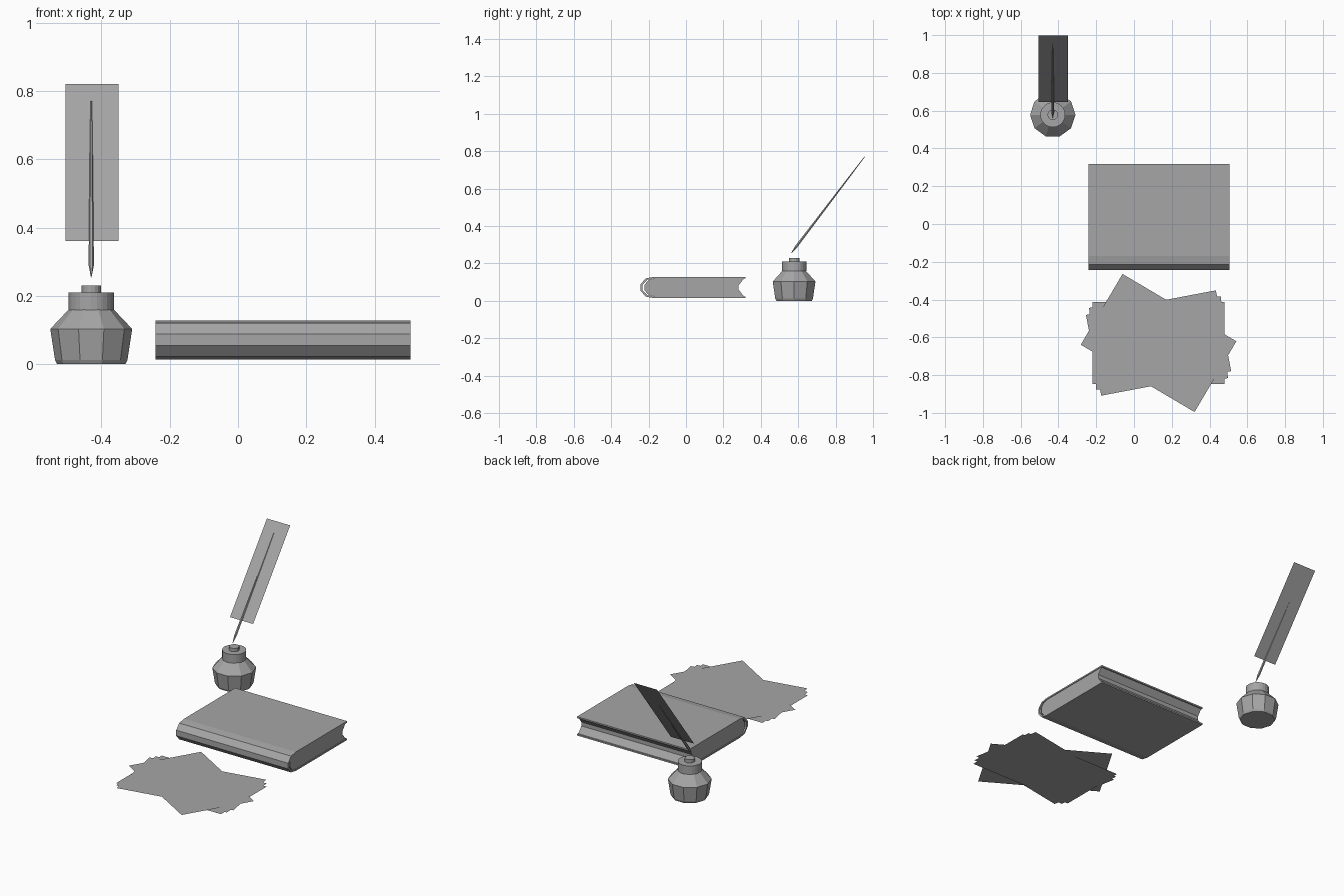
import bpy, bmesh, math
from mathutils import Matrix, Vector

cube = bpy.data.objects.get("Cube")
if cube:
    bpy.data.objects.remove(cube, do_unlink=True)

GREY = (0.38, 0.38, 0.38, 1)
grey = bpy.data.materials.new("plain grey")
grey.use_nodes = True
grey.diffuse_color = GREY
grey.node_tree.nodes["Principled BSDF"].inputs["Base Color"].default_value = GREY


def finish(name, bm, matrix=None, closed=True):
    """Turn a bmesh into a named object."""
    if closed:
        bmesh.ops.recalc_face_normals(bm, faces=bm.faces)
    mesh = bpy.data.meshes.new(name)
    bm.to_mesh(mesh)
    bm.free()
    mesh.materials.append(grey)
    obj = bpy.data.objects.new(name, mesh)
    bpy.context.collection.objects.link(obj)
    if matrix:
        obj.matrix_world = matrix
    return obj


def lathe(name, profile, sides, matrix):
    """Faceted solid of revolution from (radius, height) pairs."""
    bm = bmesh.new()
    rings = []
    for r, z in profile:
        angles = [math.tau * i / sides for i in range(sides)]
        rings.append([bm.verts.new((r * math.cos(a), r * math.sin(a), z)) for a in angles])
    for low, high in zip(rings, rings[1:]):
        for i in range(sides):
            j = (i + 1) % sides
            bm.faces.new((low[i], low[j], high[j], high[i]))
    bm.faces.new(rings[0][::-1])
    bm.faces.new(rings[-1])
    return finish(name, bm, matrix)


def prism(name, profile, x0, x1):
    """Extrude a (y, z) outline along x."""
    bm = bmesh.new()
    face = bm.faces.new([bm.verts.new((x0, y, z)) for y, z in profile])
    moved = bmesh.ops.extrude_face_region(bm, geom=[face], use_keep_orig=True)["geom"]
    verts = [v for v in moved if isinstance(v, bmesh.types.BMVert)]
    bmesh.ops.translate(bm, verts=verts, vec=(x1 - x0, 0, 0))
    return finish(name, bm)


def sheet(name, width, depth, matrix):
    """Single flat rectangle."""
    bm = bmesh.new()
    corners = ((-1, -1), (1, -1), (1, 1), (-1, 1))
    bm.faces.new([bm.verts.new((sx * width / 2, sy * depth / 2, 0)) for sx, sy in corners])
    return finish(name, bm, matrix, closed=False)


# Ink bottle: ten-sided body, round neck and stopper
bottle = Matrix.Translation((-0.43, 0.578, 0))
lathe("ink_bottle_body", [(0.1, 0), (0.106, 0.012), (0.12, 0.103), (0.066, 0.16)], 10, bottle)
lathe("ink_bottle_neck", [(0.066, 0.158), (0.066, 0.21)], 24, bottle)
lathe("ink_bottle_stopper", [(0.028, 0.208), (0.028, 0.23)], 16, bottle)

# Quill: pointed shaft with a flat vane along it
tip, end = Vector((-0.43, 0.563, 0.255)), Vector((-0.43, 0.955, 0.77))
axis = end - tip
tilt = axis.to_track_quat('Z', 'Y').to_matrix().to_4x4()
lathe("quill_shaft", [(0.001, 0), (0.008, 0.045), (0.007, 0.15), (0.004, 0.5), (0.002, axis.length)],
      6, Matrix.Translation(tip) @ tilt)
low, high = Vector((-0.428, 0.645, 0.36)), Vector((-0.428, 0.998, 0.82))
vane = high - low
lean = math.atan2(vane.z, vane.y)
sheet("quill_vane", 0.155, vane.length,
      Matrix.Translation((low + high) / 2) @ Matrix.Rotation(lean, 4, 'X'))

# Book: wrapped cover with rounded spine, and pages with a hollow fore-edge
MID = 0.071
outer = [(0.318, 0.057), (-0.17, 0.057), (-0.215, 0.049), (-0.243, 0.017)]
inner = [(0.318, 0.048), (-0.168, 0.048), (-0.207, 0.041), (-0.232, 0.014)]


def both(half):
    """Mirror a half outline about the middle height of the book."""
    return [(y, MID + h) for y, h in half] + [(y, MID - h) for y, h in reversed(half)]


prism("book_cover", both(outer) + both(inner)[::-1], -0.242, 0.505)
pages = [(0.31, 0.048), (-0.165, 0.048), (-0.2, 0.041), (-0.222, 0.014)]
prism("book_pages", both(pages) + [(0.282, MID - 0.012), (0.282, MID + 0.012)], -0.238, 0.501)

# Loose papers fanned about one centre
for i, angle in enumerate((0, 5, 10.7, -30.6)):
    sheet(f"paper_{i + 1}", 0.7, 0.435,
          Matrix.Translation((0.13, -0.63, 0.005 + 0.003 * i))
          @ Matrix.Rotation(math.radians(angle), 4, 'Z'))
